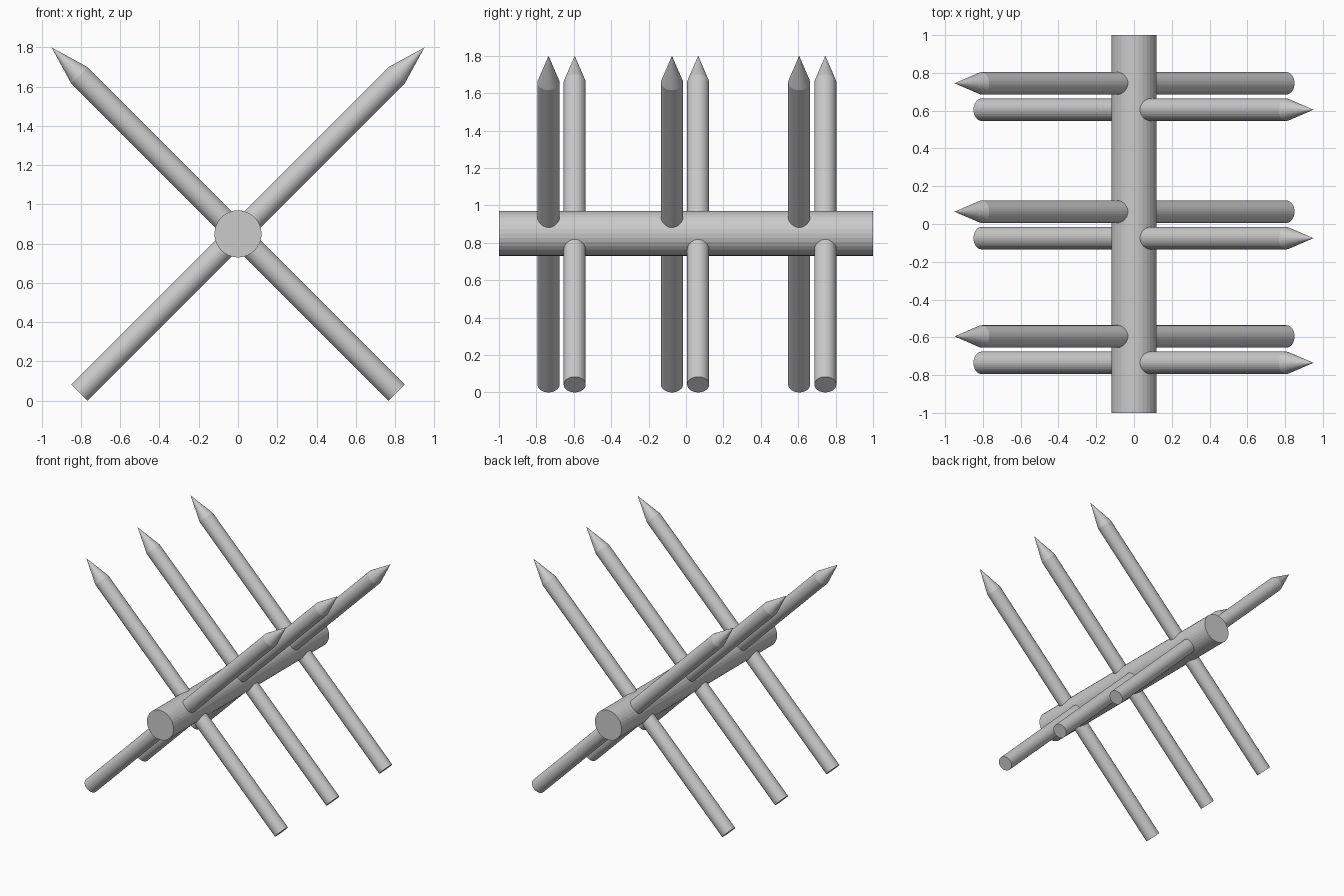
import bpy, bmesh
from math import pi, sqrt
from mathutils import Matrix

if "Cube" in bpy.data.objects:
    bpy.data.objects.remove(bpy.data.objects["Cube"])

SIDES = 32
AXIS_Z = 0.85      # height of the beam centre


def lathe(name, profile, matrix):
    """Closed round solid from (radius, height) points; radius 0 is a point."""
    bm = bmesh.new()
    rings = []
    for r, h in profile:
        if r == 0:
            rings.append([bm.verts.new((0, 0, h))])
        else:
            ring = bmesh.ops.create_circle(bm, segments=SIDES, radius=r,
                                           matrix=Matrix.Translation((0, 0, h)))
            rings.append(ring["verts"])
    for low, high in zip(rings, rings[1:]):
        for i in range(SIDES):
            j = (i + 1) % SIDES
            if len(high) == 1:
                bm.faces.new((low[i], low[j], high[0]))
            else:
                bm.faces.new((low[i], low[j], high[j], high[i]))
    for ring in (rings[0], rings[-1]):
        if len(ring) > 1:
            bm.faces.new(ring)
    bmesh.ops.recalc_face_normals(bm, faces=bm.faces[:])
    mesh = bpy.data.meshes.new(name)
    bm.to_mesh(mesh)
    bm.free()
    obj = bpy.data.objects.new(name, mesh)
    bpy.context.collection.objects.link(obj)
    obj.matrix_world = matrix
    bpy.context.view_layer.objects.active = obj
    obj.select_set(True)
    bpy.ops.object.shade_smooth_by_angle(angle=pi / 18)
    obj.select_set(False)
    return obj


# Horizontal beam along y
lathe("beam", [(0.12, -1), (0.12, 1)],
      Matrix.Translation((0, 0, AXIS_Z)) @ Matrix.Rotation(pi / 2, 4, 'X'))

# Pointed stakes crossing through the beam in three pairs
stake = [(0.059, -0.808 * sqrt(2)), (0.059, 0.808 * sqrt(2)), (0, 0.95 * sqrt(2))]
for side, lean, rows in (("right", 1, (-0.735, -0.075, 0.605)),
                         ("left", -1, (-0.595, 0.065, 0.745))):
    for n, y in enumerate(rows, 1):
        lathe(f"stake_{side}_{n}", stake,
              Matrix.Translation((0, y, AXIS_Z)) @ Matrix.Rotation(lean * pi / 4, 4, 'Y'))
